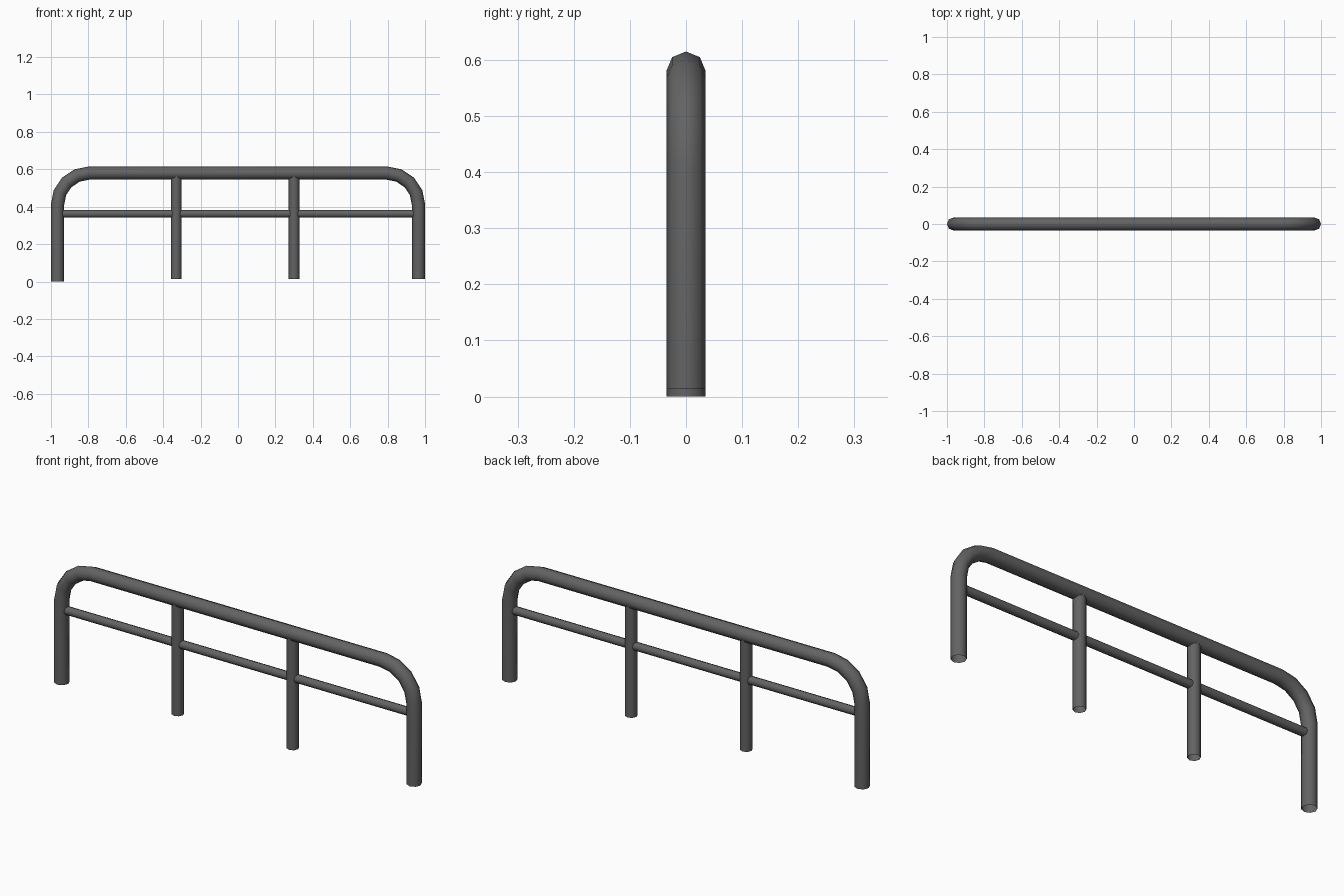
import bpy, bmesh, math
from mathutils import Vector

cube = bpy.data.objects.get("Cube")
if cube:
    bpy.data.objects.remove(cube, do_unlink=True)

SIDES = 8
steel = bpy.data.materials.new("dark grey steel")
steel.use_nodes = True
grey = (0.125, 0.125, 0.125, 1)
steel.diffuse_color = grey
steel.node_tree.nodes["Principled BSDF"].inputs["Base Color"].default_value = grey


def tube(name, path, radius):
    """Sweep an open-ended eight-sided pipe along a path in the x-z plane."""
    pts = [Vector((x, 0, z)) for x, z in path]
    bm = bmesh.new()
    rings = []
    for i, p in enumerate(pts):
        before = (p - pts[max(i - 1, 0)]).normalized()
        after = (pts[min(i + 1, len(pts) - 1)] - p).normalized()
        tangent = (before + after).normalized()
        side = Vector((0, 1, 0))
        out = tangent.cross(side)
        # Widen mitred rings so that the pipe keeps its thickness
        straight = before if before.length else after
        stretch = 1 / max(tangent.dot(straight), 0.5)
        ring = []
        for k in range(SIDES):
            a = math.tau * k / SIDES
            ring.append(bm.verts.new(p + radius * (out * math.cos(a) * stretch + side * math.sin(a))))
        rings.append(ring)
    for a, b in zip(rings, rings[1:]):
        for k in range(SIDES):
            n = (k + 1) % SIDES
            bm.faces.new((a[k], a[n], b[n], b[k])).smooth = True
    bmesh.ops.recalc_face_normals(bm, faces=bm.faces)
    mesh = bpy.data.meshes.new(name)
    bm.to_mesh(mesh)
    bm.free()
    mesh.materials.append(steel)
    obj = bpy.data.objects.new(name, mesh)
    bpy.context.collection.objects.link(obj)
    return obj


# Main hoop: two legs, rounded corners and the top rail in one bent pipe
BEND, CX, CZ = 0.17, 0.795, 0.41
corner = [(CX + BEND * math.cos(t), CZ + BEND * math.sin(t))
          for t in (math.pi / 8 * i for i in range(5))]
left_half = [(CX + BEND, 0.013)] + corner
right_half = [(-CX - BEND, 0)] + [(-x, z) for x, z in corner]
tube("hoop_rail", left_half + right_half[::-1], 0.035)

# Upright posts under the top rail
for name, x in (("right_post", -0.33), ("left_post", 0.3)):
    tube(name, [(x, 0.013), (x, 0.575)], 0.029)

# Thin middle rail
tube("middle_rail", [(-0.96, 0.362), (0.96, 0.362)], 0.021)
